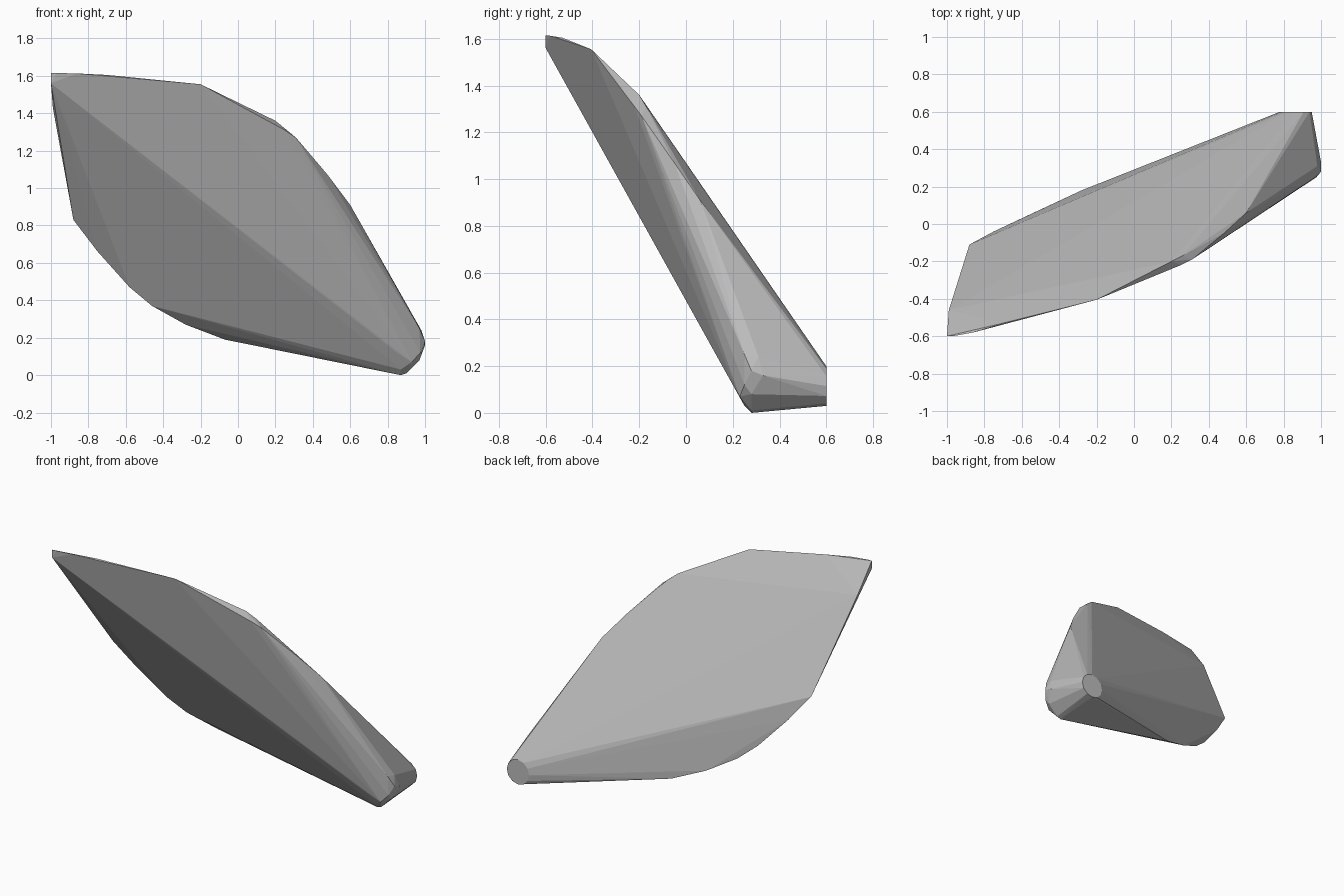
import bpy, bmesh, math

if "Cube" in bpy.data.objects:
    bpy.data.objects.remove(bpy.data.objects["Cube"])

# rear rim of the slab, from the high corner round to the low end
rim = [(-1, -.6, 1.615), (-.97, -.6, 1.615), (-.86, -.58, 1.613), (-.7, -.53, 1.605),
       (-.2, -.405, 1.555), (.2, -.2, 1.36), (.26, -.17, 1.31), (.31, -.19, 1.27),
       (.25, -.22, 1.31), (.48, -.05, 1.07), (.6, .06, .91),
       (-.07, .262, .19), (-.28, .18, .27), (-.46, .095, .37), (-.58, .04, .47),
       (-.75, -.04, .66), (-.88, -.11, .83), (-.99, -.46, 1.43), (-1, -.6, 1.56)]
# rounded nose at the low end
nose = [(.97, .25, .25), (.98, .31, .24), (1, .28, .18), (1, .33, .16),
        (.975, .25, .12), (.97, .28, .08), (.93, .23, .07), (.9, .28, .01),
        (.87, .28, 0), (.81, .28, .012), (.87, .25, .03), (.82, .25, .04), (.85, .2, .12)]
# flat round end facing the back
disc = [(.865 + .085 * math.cos(a), .6, .115 + .085 * math.sin(a))
        for a in (math.tau * i / 12 for i in range(12))]

bm = bmesh.new()
for p in rim + nose + disc:
    bm.verts.new(p)
res = bmesh.ops.convex_hull(bm, input=bm.verts)
loose = [v for v in bm.verts if not v.link_faces]
bmesh.ops.delete(bm, geom=loose, context='VERTS')
bmesh.ops.dissolve_limit(bm, angle_limit=math.radians(1), verts=bm.verts, edges=bm.edges)
bmesh.ops.recalc_face_normals(bm, faces=bm.faces)
mesh = bpy.data.meshes.new("stone_slab")
bm.to_mesh(mesh)
bm.free()
mat = bpy.data.materials.new("grey")
mat.diffuse_color = (.5, .5, .5, 1)
mat.use_nodes = True
mat.node_tree.nodes["Principled BSDF"].inputs["Base Color"].default_value = mat.diffuse_color
mesh.materials.append(mat)
bpy.context.collection.objects.link(bpy.data.objects.new("stone_slab", mesh))
